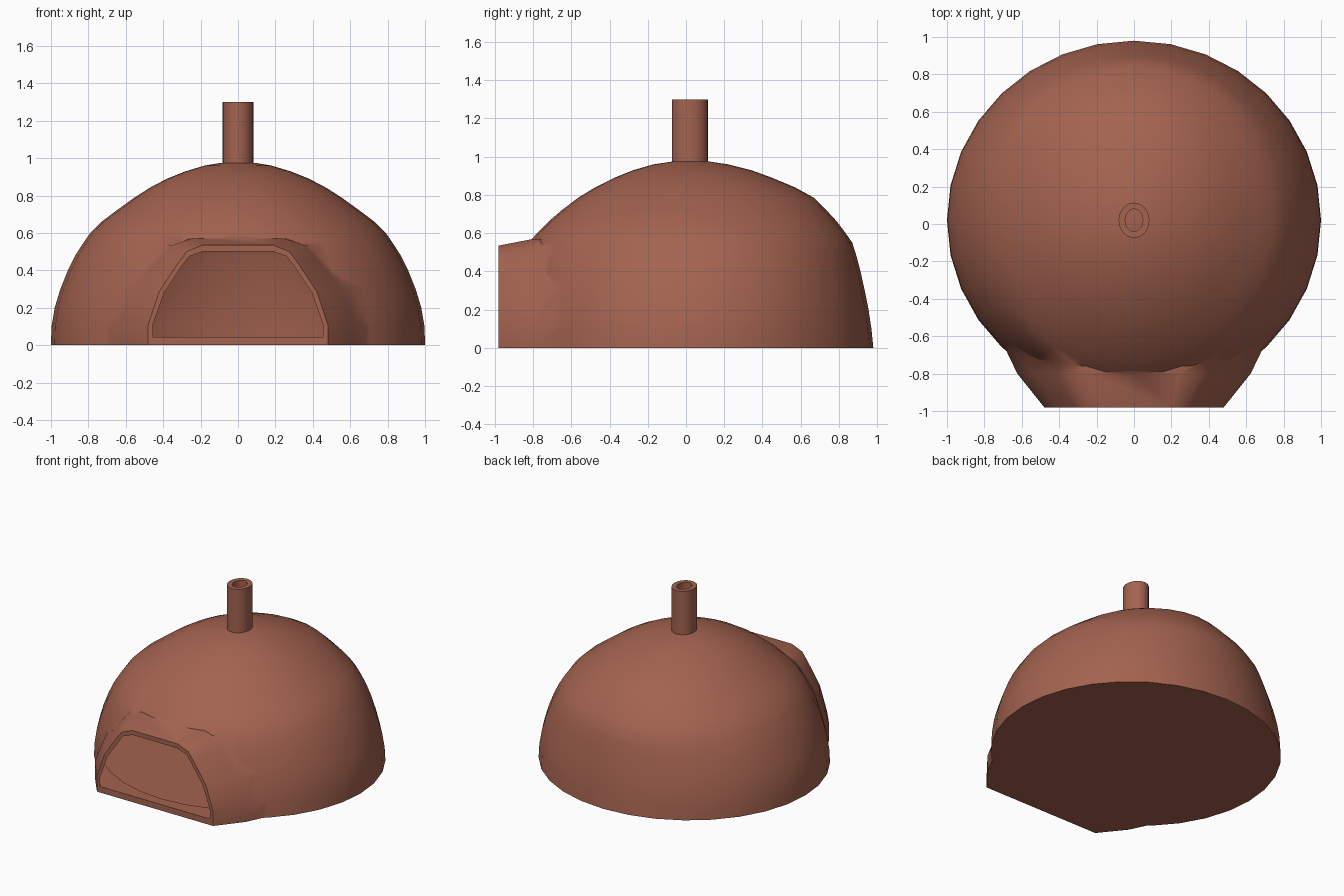
import bpy, bmesh, math

if "Cube" in bpy.data.objects:
    bpy.data.objects.remove(bpy.data.objects["Cube"])

clay = bpy.data.materials.new("terracotta clay")
clay.diffuse_color = (0.37, 0.125, 0.08, 1)
clay.use_nodes = True
clay.node_tree.nodes["Principled BSDF"].inputs["Base Color"].default_value = clay.diffuse_color
CY = 0.02      # dome centre in y
WALL = 0.04    # shell thickness


def loft(name, rings):
    """Closed solid through equal-length rings of points."""
    bm = bmesh.new()
    vs = [[bm.verts.new(p) for p in r] for r in rings]
    n = len(rings[0])
    for a, b in zip(vs, vs[1:]):
        for i in range(n):
            j = (i + 1) % n
            bm.faces.new((a[i], a[j], b[j], b[i]))
    bm.faces.new(vs[0])
    bm.faces.new(vs[-1])
    bmesh.ops.recalc_face_normals(bm, faces=bm.faces)
    me = bpy.data.meshes.new(name)
    bm.to_mesh(me)
    bm.free()
    ob = bpy.data.objects.new(name, me)
    bpy.context.collection.objects.link(ob)
    me.materials.append(clay)
    return ob


def boolean(ob, other, op):
    m = ob.modifiers.new(op, 'BOOLEAN')
    m.operation, m.solver, m.object = op, 'EXACT', other
    bpy.context.view_layer.objects.active = ob
    bpy.ops.object.modifier_apply(modifier=m.name)
    bpy.data.objects.remove(other)


# Dome profile: height, side radius, back radius, front radius
PROFILE = [(0, 1.0, .96, .96), (.1, .997, .95, .95), (.2, .98, .935, .94),
           (.3, .95, .915, .92), (.4, .91, .893, .895), (.48, .87, .872, .87),
           (.55, .825, .85, .842), (.6, .79, .815, .80), (.66, .73, .77, .74),
           (.72, .65, .715, .67), (.785, .56, .65, .585), (.84, .475, .55, .495),
           (.89, .38, .43, .395), (.93, .28, .32, .295), (.96, .18, .2, .19),
           (.975, .09, .1, .09), (.98, .02, .02, .02)]


def dome(name, t, segs=32):
    rings = []
    for z, rx, rb, rf in PROFILE:
        k = 1 - t
        ring = []
        for i in range(segs):
            a = 2 * math.pi * i / segs
            s = math.sin(a)
            ring.append((k * rx * math.cos(a), CY + k * s * (rb if s > 0 else rf),
                         t + z * (.98 - 2 * t) / .98))
        rings.append(ring)
    return loft(name, rings)


def mouth(name, half, sections):
    outline = half + [(-x, z) for x, z in reversed(half)]
    return loft(name, [[(x * sx, y, z * sz if z > .06 else z) for x, z in outline]
                       for y, sx, sz in sections])


OUTER = [(.48, 0), (.48, .11), (.42, .29), (.32, .44), (.275, .5), (.19, .535)]
INNER = [(.455, .045), (.455, .11), (.395, .28), (.295, .43), (.26, .475), (.185, .502)]

# Dome body with flared mouth, hollowed out
body = dome("oven_dome", 0)
boolean(body, mouth("mouth_outer", OUTER, [(-.98, 1, 1), (-.8, 1.3, 1.065), (-.6, 1.5, 1.065)]), 'UNION')
hollow = dome("hollow", WALL)
boolean(hollow, mouth("mouth_inner", INNER, [(-1.1, 1, 1), (-.98, 1, 1), (-.8, 1.29, 1.065), (-.6, 1.45, 1.065)]), 'UNION')
boolean(body, hollow, 'DIFFERENCE')


# Chimney pipe standing on the dome
def ellipse(rx, ry, z, n=32):
    return [(rx * math.cos(2 * math.pi * i / n), CY + ry * math.sin(2 * math.pi * i / n), z)
            for i in range(n)]


pipe = loft("chimney", [ellipse(.082, .094, .955), ellipse(.082, .094, 1.3)])
boolean(pipe, loft("bore", [ellipse(.047, .06, .9), ellipse(.047, .06, 1.4)]), 'DIFFERENCE')

for ob in (body, pipe):
    bpy.ops.object.select_all(action='DESELECT')
    ob.select_set(True)
    bpy.context.view_layer.objects.active = ob
    bpy.ops.object.shade_smooth_by_angle(angle=math.radians(42))
